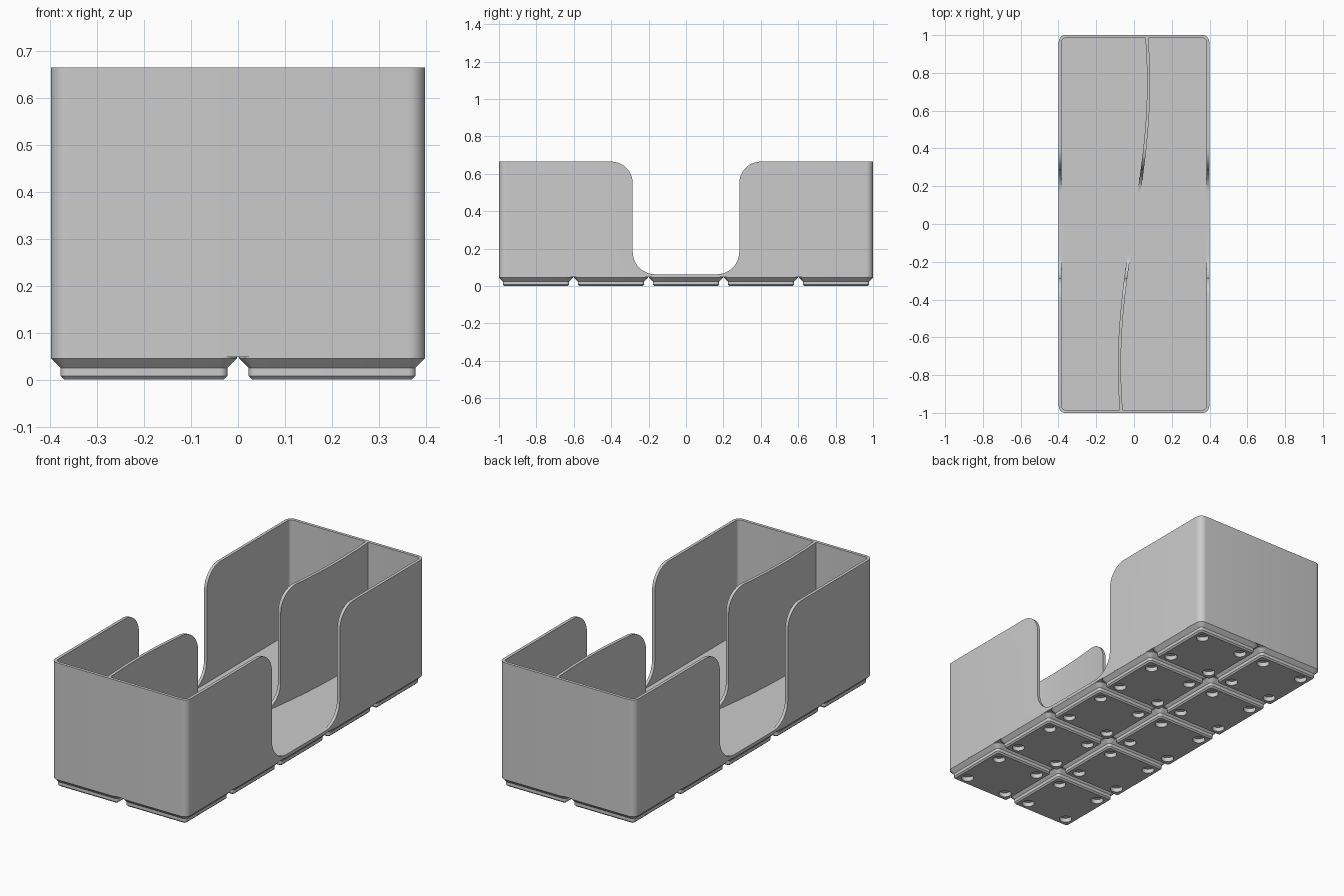
import bpy
import bmesh
from math import sin, cos, pi, radians
from mathutils import Matrix, Vector

if "Cube" in bpy.data.objects:
    bpy.data.objects.remove(bpy.data.objects["Cube"], do_unlink=True)

PITCH = 0.401
HALF_X, HALF_Y = 0.3986, 1.0
TOP, BASE, FLOOR = 0.665, 0.048, 0.0625
WALL, CORNER = 0.016, 0.036

grey = bpy.data.materials.new("plain grey")
grey.use_nodes = True
grey.diffuse_color = (0.6, 0.6, 0.6, 1)
grey.node_tree.nodes["Principled BSDF"].inputs["Base Color"].default_value = (0.6, 0.6, 0.6, 1)


def rounded_rect(hx, hy, r, z, steps=8):
    """Loop of points around a rounded rectangle at height z."""
    pts = []
    for q, (sx, sy) in enumerate([(1, 1), (-1, 1), (-1, -1), (1, -1)]):
        for i in range(steps + 1):
            a = (q + i / steps) * pi / 2
            pts.append((sx * (hx - r) + r * cos(a), sy * (hy - r) + r * sin(a), z))
    return pts


def arc(cy, cz, r, start, end, steps=12):
    angles = [radians(start + (end - start) * i / steps) for i in range(steps + 1)]
    return [(cy + r * cos(a), cz + r * sin(a)) for a in angles]


def finish(bm, name):
    bmesh.ops.recalc_face_normals(bm, faces=bm.faces)
    mesh = bpy.data.meshes.new(name)
    bm.to_mesh(mesh)
    bm.free()
    mesh.materials.append(grey)
    obj = bpy.data.objects.new(name, mesh)
    bpy.context.scene.collection.objects.link(obj)
    return obj


def loft(name, loops, wrap=False):
    """Skin matching loops; either cap the ends or join last to first."""
    bm = bmesh.new()
    rings = [[bm.verts.new(p) for p in loop] for loop in loops]
    pairs = list(zip(rings, rings[1:]))
    if wrap:
        pairs.append((rings[-1], rings[0]))
    else:
        bm.faces.new(rings[0])
        bm.faces.new(rings[-1])
    for a, b in pairs:
        for i in range(len(a)):
            j = (i + 1) % len(a)
            bm.faces.new((a[i], a[j], b[j], b[i]))
    return finish(bm, name)


def cut(obj, cutter):
    """Bake a boolean difference into the object's mesh."""
    mod = obj.modifiers.new("cut", 'BOOLEAN')
    mod.operation = 'DIFFERENCE'
    mod.solver = 'EXACT'
    mod.object = cutter
    graph = bpy.context.evaluated_depsgraph_get()
    graph.update()
    baked = bpy.data.meshes.new_from_object(obj.evaluated_get(graph))
    obj.modifiers.clear()
    obj.data = baked


def smooth(obj):
    bpy.ops.object.select_all(action='DESELECT')
    obj.select_set(True)
    bpy.context.view_layer.objects.active = obj
    bpy.ops.object.shade_smooth_by_angle(angle=radians(30))


# Outer wall: a rounded rectangular tube
inner = (HALF_X - WALL, HALF_Y - WALL, CORNER - WALL)
outer_wall = loft("outer_wall", [
    rounded_rect(HALF_X, HALF_Y, CORNER, BASE),
    rounded_rect(HALF_X, HALF_Y, CORNER, TOP),
    rounded_rect(*inner, TOP),
    rounded_rect(*inner, BASE)], wrap=True)

# Floor slab, its edge buried in the wall
slab = (HALF_X - WALL / 2, HALF_Y - WALL / 2, CORNER - WALL / 2)
floor = loft("floor", [rounded_rect(*slab, BASE), rounded_rect(*slab, FLOOR - 0.0001)])

# Wavy divider running the length of the bin
sections = []
length = HALF_Y - WALL / 2
for i in range(65):
    y = -length + 2 * length * i / 64
    x = 0.077 * sin(pi * y / 1.5)
    h = WALL / 2
    sections.append([(x - h, y, BASE + 0.005), (x + h, y, BASE + 0.005),
                     (x + h, y, TOP), (x - h, y, TOP)])
divider = loft("divider", sections)

# Access opening with rounded corners, through both sides and the divider
half = arc(0.165, FLOOR + 0.12, 0.12, -90, 0) + arc(0.4, TOP - 0.115, 0.115, 180, 90)
half.append((0.4, TOP + 0.1))
profile = half + [(-y, z) for y, z in reversed(half)]
opening = loft("opening_cutter", [[(x, y, z) for y, z in profile] for x in (-0.6, 0.6)])
for part in (outer_wall, divider):
    cut(part, opening)
bpy.data.objects.remove(opening, do_unlink=True)

# Stepped foot with four round magnet holes
foot = loft("foot", [rounded_rect(s, s, r, z) for s, r, z in (
    (0.170, 0.008, 0), (0.1776, 0.0155, 0.0076), (0.1776, 0.0155, 0.0248),
    (0.198, CORNER, 0.0453), (0.198, CORNER, BASE))])
bm = bmesh.new()
for sx in (-1, 1):
    for sy in (-1, 1):
        bmesh.ops.create_cone(bm, cap_ends=True, segments=32, radius1=0.031, radius2=0.031,
                              depth=0.046, matrix=Matrix.Translation((sx * 0.124, sy * 0.124, 0)))
holes = finish(bm, "hole_cutter")
cut(foot, holes)
bpy.data.objects.remove(holes, do_unlink=True)

for part in (outer_wall, floor, divider, foot):
    smooth(part)

# Grid of feet, two across and five along
for col in range(2):
    for row in range(5):
        obj = foot if col == row == 0 else foot.copy()
        if obj is not foot:
            bpy.context.scene.collection.objects.link(obj)
        obj.name = f"foot_{col + 1}_{row + 1}"
        obj.location = Vector(((col - 0.5) * PITCH, (row - 2) * PITCH, 0))
